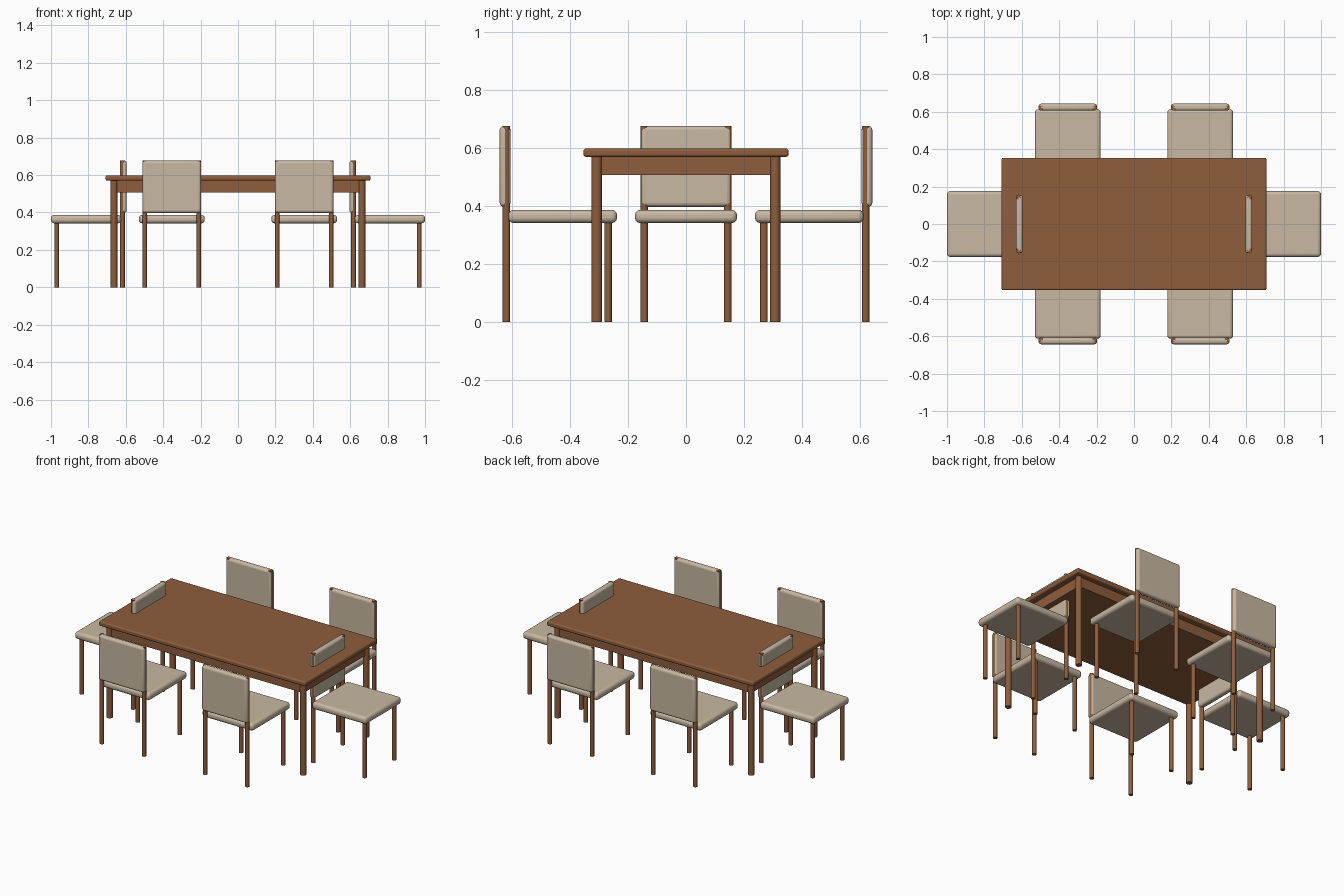
import bpy, math
from mathutils import Matrix

if "Cube" in bpy.data.objects:
    bpy.data.objects.remove(bpy.data.objects["Cube"])


def material(name, rgb):
    m = bpy.data.materials.new(name)
    m.diffuse_color = (*rgb, 1)
    m.use_nodes = True
    m.node_tree.nodes["Principled BSDF"].inputs["Base Color"].default_value = m.diffuse_color
    return m


WOOD = material("wood", (0.27, 0.11, 0.045))
FABRIC = material("fabric", (0.58, 0.48, 0.36))


def finish(ob, name, mat, place):
    ob.name = name
    ob.data.materials.append(mat)
    ob.matrix_world = place @ ob.matrix_world
    return ob


def box(name, lo, hi, mat, bevel=0.0, segments=3, place=Matrix()):
    bpy.ops.mesh.primitive_cube_add(size=1)
    ob = bpy.context.object
    size = [b - a for a, b in zip(lo, hi)]
    mid = [(a + b) / 2 for a, b in zip(lo, hi)]
    ob.data.transform(Matrix.Translation(mid) @ Matrix.Diagonal((*size, 1)))
    if bevel:
        mod = ob.modifiers.new("rounded_edges", 'BEVEL')
        mod.width, mod.segments = bevel, segments
        bpy.ops.object.shade_smooth_by_angle(angle=math.radians(35))
    return finish(ob, name, mat, place)


def leg(name, x, y, top, radius, place=Matrix()):
    bpy.ops.mesh.primitive_cylinder_add(vertices=16, radius=radius, depth=top)
    ob = bpy.context.object
    ob.data.transform(Matrix.Translation((x, y, top / 2)))
    bpy.ops.object.shade_smooth_by_angle(angle=math.radians(35))
    return finish(ob, name, WOOD, place)


def chair(name, x, y, angle):
    """Chair whose seat front edge is at (x, y); its back lies along local +y."""
    p = Matrix.Translation((x, y, 0)) @ Matrix.Rotation(angle, 4, 'Z')
    box(name + "_seat", (-0.176, 0, 0.342), (0.176, 0.375, 0.387), FABRIC, 0.018, 4, p)
    box(name + "_backrest", (-0.156, 0.368, 0.398), (0.156, 0.405, 0.677), FABRIC, 0.014, 4, p)
    for side, s in (("left", -1), ("right", 1)):
        leg(f"{name}_{side}_front_leg", s * 0.144, 0.031, 0.35, 0.0128, p)
        leg(f"{name}_{side}_back_post", s * 0.144, 0.382, 0.677, 0.0128, p)


# Table: top, round legs and solid apron block
box("table_top", (-0.708, -0.354, 0.57), (0.708, 0.354, 0.599), WOOD, 0.009, 3)
for sx in (-1, 1):
    for sy in (-1, 1):
        leg("table_leg", sx * 0.663, sy * 0.308, 0.575, 0.018)
box("apron", (-0.668, -0.315, 0.507), (0.668, 0.315, 0.572), WOOD)

# Side chairs, backs facing outward
for x in (-0.354, 0.354):
    chair("back_chair", x, 0.238, 0)
    chair("front_chair", x, -0.238, math.pi)

# End chairs, backs toward the table centre
chair("left_end_chair", -1.0, 0, -math.pi / 2)
chair("right_end_chair", 1.0, 0, math.pi / 2)
